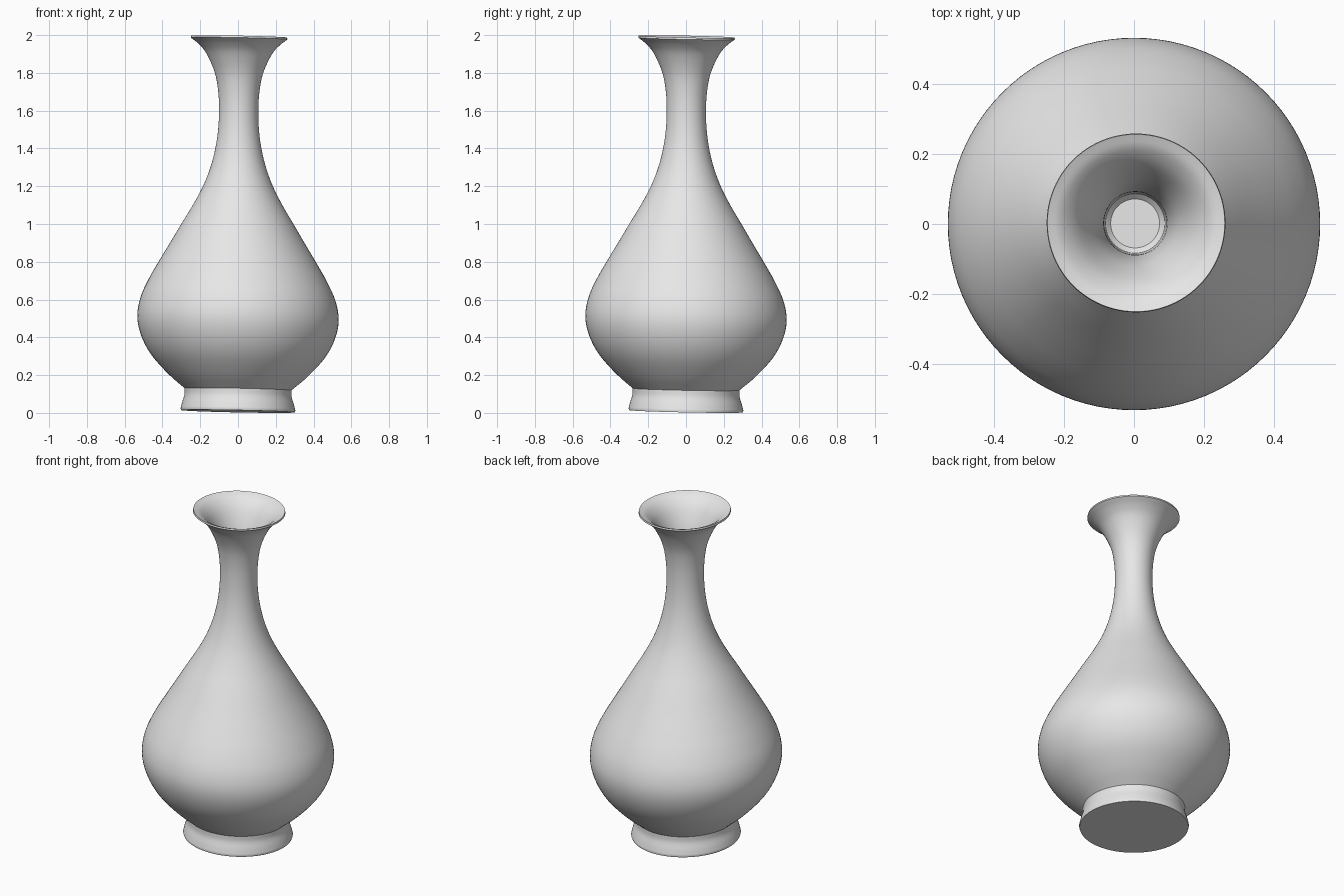
import bpy
import bmesh
import math
from mathutils import Vector

if "Cube" in bpy.data.objects:
    bpy.data.objects.remove(bpy.data.objects["Cube"])

SEGMENTS = 96
TILT = 0.02      # slight lean of the hand-made rim and base

glaze = bpy.data.materials.new("plain grey")
glaze.diffuse_color = (0.8, 0.8, 0.8, 1.0)
glaze.use_nodes = True
glaze.node_tree.nodes["Principled BSDF"].inputs["Base Color"].default_value = glaze.diffuse_color


def smooth_curve(points, steps=4):
    """Catmull-Rom curve through (radius, height) points."""
    p = [Vector(q) for q in points]
    p = [2 * p[0] - p[1]] + p + [2 * p[-1] - p[-2]]
    out = []
    for i in range(1, len(p) - 2):
        a, b, c, d = p[i - 1:i + 3]
        for s in range(steps):
            t = s / steps
            out.append(0.5 * (2 * b + (c - a) * t + (2 * a - 5 * b + 4 * c - d) * t ** 2
                              + (3 * b - a - 3 * c + d) * t ** 3))
    out.append(p[-2])
    return out


def lathe(name, profile):
    """Spin a profile around z, closing any end that lies on the axis."""
    bm = bmesh.new()
    rings = []
    for r, z in profile:
        shift = 0.006 * max(0.0, z - 1.0)
        if r < 1e-5:
            rings.append([bm.verts.new((shift, 0, z))] * SEGMENTS)
            continue
        ring = []
        for k in range(SEGMENTS):
            a = 2 * math.pi * k / SEGMENTS
            x, y = r * math.cos(a), r * math.sin(a)
            ring.append(bm.verts.new((x + shift, y + shift * 0.5, z - TILT * (x + y))))
        rings.append(ring)
    for lo, hi in zip(rings, rings[1:]):
        for k in range(SEGMENTS):
            n = (k + 1) % SEGMENTS
            corners = list(dict.fromkeys((lo[k], lo[n], hi[n], hi[k])))
            bm.faces.new(corners)
    mesh = bpy.data.meshes.new(name)
    bm.to_mesh(mesh)
    bm.free()
    obj = bpy.data.objects.new(name, mesh)
    bpy.context.collection.objects.link(obj)
    mesh.materials.append(glaze)
    bpy.ops.object.select_all(action='DESELECT')
    obj.select_set(True)
    bpy.context.view_layer.objects.active = obj
    bpy.ops.object.shade_smooth_by_angle(angle=math.radians(40))
    return obj


# Pear-shaped body and flared neck, bottom to lip
outer = smooth_curve([
    (0.283, 0.125), (0.37, 0.2), (0.46, 0.3), (0.513, 0.4), (0.533, 0.5),
    (0.517, 0.6), (0.473, 0.7), (0.416, 0.8), (0.356, 0.9), (0.297, 1.0),
    (0.237, 1.1), (0.185, 1.2), (0.147, 1.3), (0.122, 1.4), (0.108, 1.5),
    (0.104, 1.6), (0.109, 1.7), (0.128, 1.8), (0.173, 1.9), (0.215, 1.95),
    (0.256, 1.982)])
# Lip, then the funnel inside the neck down to its closed floor
inner = smooth_curve([
    (0.254, 1.992), (0.21, 1.97), (0.162, 1.915), (0.115, 1.81),
    (0.094, 1.7), (0.088, 1.6), (0.085, 1.55)])
lathe("vase_body", outer + inner + [Vector((0.07, 1.535)), Vector((0.0, 1.535))])

# Flared foot ring with a flat closed base
foot_side = smooth_curve([(0.304, 0.018), (0.296, 0.05), (0.284, 0.09), (0.283, 0.125)])
lathe("foot", [Vector((0.0, 0.0085)), Vector((0.301, 0.0085))] + foot_side)
